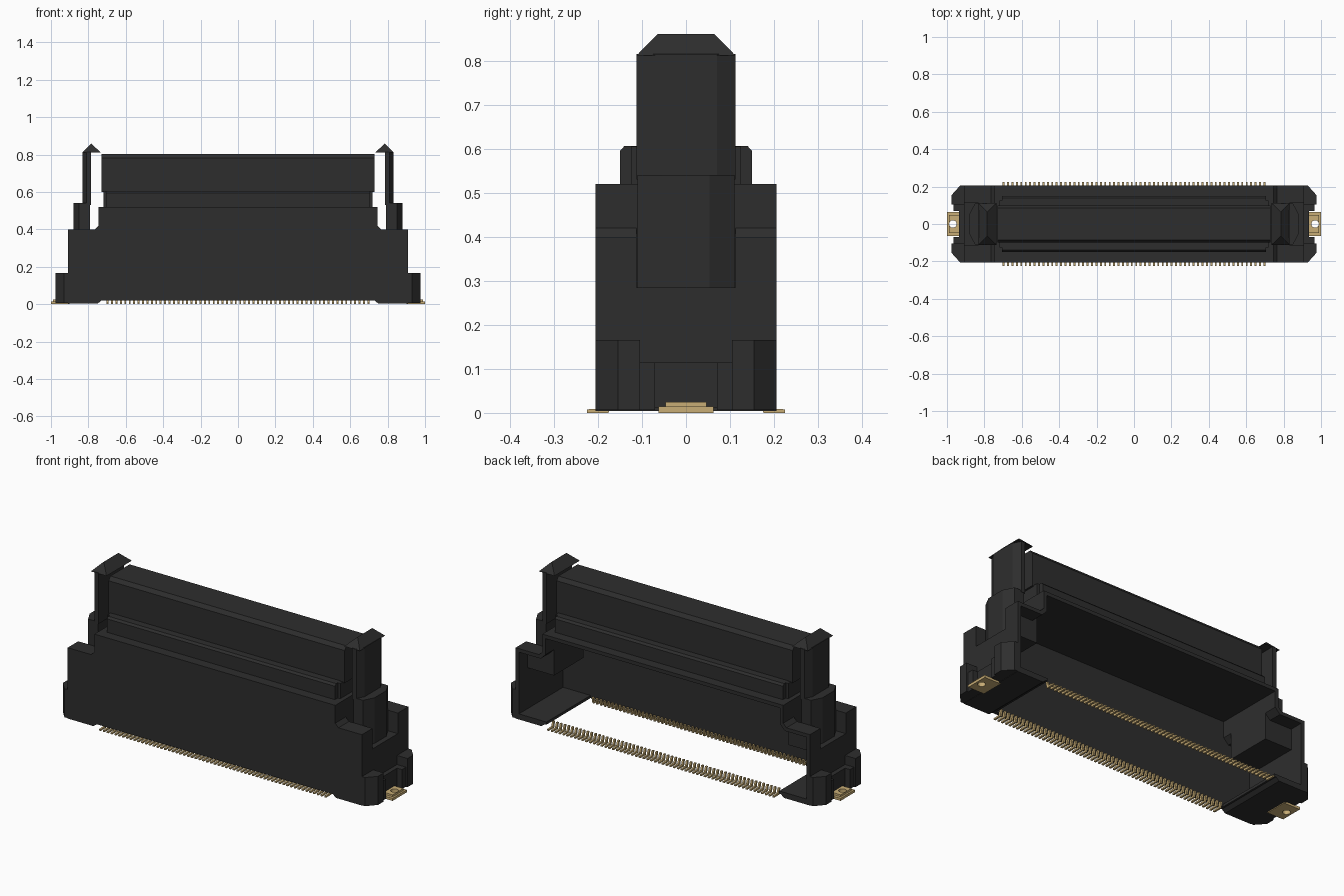
import bpy
import bmesh
import math
from mathutils import Vector

cube = bpy.data.objects.get("Cube")
if cube:
    bpy.data.objects.remove(cube, do_unlink=True)


def material(name, color):
    mat = bpy.data.materials.new(name)
    mat.use_nodes = True
    mat.diffuse_color = color
    mat.node_tree.nodes["Principled BSDF"].inputs["Base Color"].default_value = color
    return mat


black = material("black plastic", (0.027, 0.027, 0.027, 1))
gold = material("gold contact", (0.58, 0.42, 0.18, 1))

# Maps (u, v, depth) to xyz for outlines drawn in each plane
PLANES = {
    "xz": lambda u, v, d: Vector((u, d, v)),
    "yz": lambda u, v, d: Vector((d, u, v)),
    "xy": lambda u, v, d: Vector((u, v, d)),
}


def add_prism(bm, outline, plane, low, high):
    place = PLANES[plane]
    rings = [[bm.verts.new(place(u, v, d)) for u, v in outline] for d in (low, high)]
    bm.faces.new(rings[0])
    bm.faces.new(rings[1][::-1])
    count = len(outline)
    for i in range(count):
        j = (i + 1) % count
        bm.faces.new((rings[0][j], rings[0][i], rings[1][i], rings[1][j]))


def add_box(bm, x, y, z):
    add_prism(bm, [(x[0], y[0]), (x[1], y[0]), (x[1], y[1]), (x[0], y[1])], "xy", *z)


def finish(bm, name, mat):
    bmesh.ops.recalc_face_normals(bm, faces=bm.faces)
    mesh = bpy.data.meshes.new(name)
    bm.to_mesh(mesh)
    bm.free()
    mesh.materials.append(mat)
    obj = bpy.data.objects.new(name, mesh)
    bpy.context.collection.objects.link(obj)
    return obj


def prism(name, outline, plane, low, high, mat=black):
    bm = bmesh.new()
    add_prism(bm, outline, plane, low, high)
    return finish(bm, name, mat)


def box(name, x, y, z, mat=black):
    bm = bmesh.new()
    add_box(bm, x, y, z)
    return finish(bm, name, mat)


def cut(target, cutter):
    cutter.hide_render = True
    mod = target.modifiers.new("cut", "BOOLEAN")
    mod.operation = "DIFFERENCE"
    mod.solver = "EXACT"
    mod.object = cutter
    bpy.context.view_layer.objects.active = target
    bpy.ops.object.modifier_apply(modifier=mod.name)
    bpy.data.objects.remove(cutter, do_unlink=True)


def mirrored(half):
    return half + [(-u, v) for u, v in reversed(half)]


# Housing: stepped outline, end slots, and a cavity open at the back and bottom
housing = prism("housing", mirrored([
    (0.73, 0.02), (0.75, 0.004), (0.91, 0.004), (0.91, 0.4),
    (0.765, 0.4), (0.745, 0.42), (0.745, 0.52)]), "xz", -0.205, 0.205)
cavity = prism("cavity_cutter", mirrored([
    (0.72, -0.1), (0.72, 0.035), (0.89, 0.035), (0.89, 0.38),
    (0.755, 0.38), (0.725, 0.41), (0.725, 0.5)]), "xz", -0.185, 0.3)
for s in (-1, 1):
    slot_x = sorted((s * 0.745, s * 1.1))
    lining_x = sorted((s * 0.725, s * 1.2))
    cut(cavity, box("lining_cutter", lining_x, (-0.13, 0.13), (0.265, 0.7)))
    cut(housing, box("slot_cutter", slot_x, (-0.112, 0.112), (0.285, 0.6)))
cut(housing, cavity)

# Plinth and mating tongue
prism("plinth", mirrored([(0.15, 0.515), (0.15, 0.595), (0.14, 0.606)]), "yz", -0.705, 0.705)
prism("plinth_ledge", mirrored([(0.125, 0.515), (0.125, 0.605)]), "yz", -0.72, 0.72)
prism("tongue", mirrored([(0.1, 0.6), (0.1, 0.782), (0.085, 0.803)]), "yz", -0.73, 0.73)

for s, side in ((-1, "right"), (1, "left")):
    def flip(points):
        return [(s * u, v) for u, v in points]

    # Latching clip: foot, stem and hooked head
    prism(side + "_clip_foot", flip([
        (0.79, -0.11), (0.85, -0.11), (0.88, -0.053),
        (0.88, 0.053), (0.85, 0.11), (0.79, 0.11)]), "xy", 0.28, 0.54)
    prism(side + "_clip_stem", flip([
        (0.785, -0.112), (0.81, -0.112), (0.832, -0.07),
        (0.832, 0.07), (0.81, 0.112), (0.785, 0.112)]), "xy", 0.53, 0.815)
    bm = bmesh.new()
    add_prism(bm, flip([(0.735, 0.812), (0.785, 0.86), (0.832, 0.812)]), "xz", -0.112, 0.112)
    for v in bm.verts:
        if v.co.z > 0.85:
            v.co.y *= 0.58
    finish(bm, side + "_clip_hook", black)

    # Low end blocks around the solder tab
    for t, end in ((-1, "front"), (1, "back")):
        block = prism(side + "_" + end + "_end_block", [
            (s * x, t * y) for x, y in
            [(0.9, 0.105), (0.975, 0.105), (0.975, 0.155), (0.93, 0.205), (0.9, 0.205)]],
            "xy", 0.006, 0.166)
        box(side + "_" + end + "_tab_guide", sorted((s * 0.9, s * 0.965)),
            sorted((t * 0.07, t * 0.106)), (0.006, 0.115))
    box(side + "_end_web", sorted((s * 0.9, s * 0.935)), (-0.072, 0.072), (0.012, 0.115))

    # Solder tab with a round hole and a raised inner step
    tab = box(side + "_solder_tab", sorted((s * 0.9, s)), (-0.063, 0.063), (0, 0.014), gold)
    step = box(side + "_tab_step", sorted((s * 0.925, s * 0.99)), (-0.047, 0.047), (0.013, 0.025), gold)
    for part in (tab, step):
        hole = prism("hole_cutter", [
            (s * 0.968 + 0.02 * math.cos(a * math.tau / 20), 0.02 * math.sin(a * math.tau / 20))
            for a in range(20)], "xy", -0.1, 0.1)
        cut(part, hole)

# Two rows of bent solder pins
PINS = 60
for t, row in ((-1, "front"), (1, "back")):
    bm = bmesh.new()
    profile = [(t * y, z) for y, z in
               [(0.225, 0), (0.225, 0.008), (0.188, 0.01), (0.18, 0.035), (0.168, 0.035), (0.176, 0)]]
    for i in range(PINS):
        x = -0.697 + 1.394 * i / (PINS - 1)
        add_prism(bm, profile, "yz", x - 0.005, x + 0.005)
    finish(bm, row + "_pins", gold)
